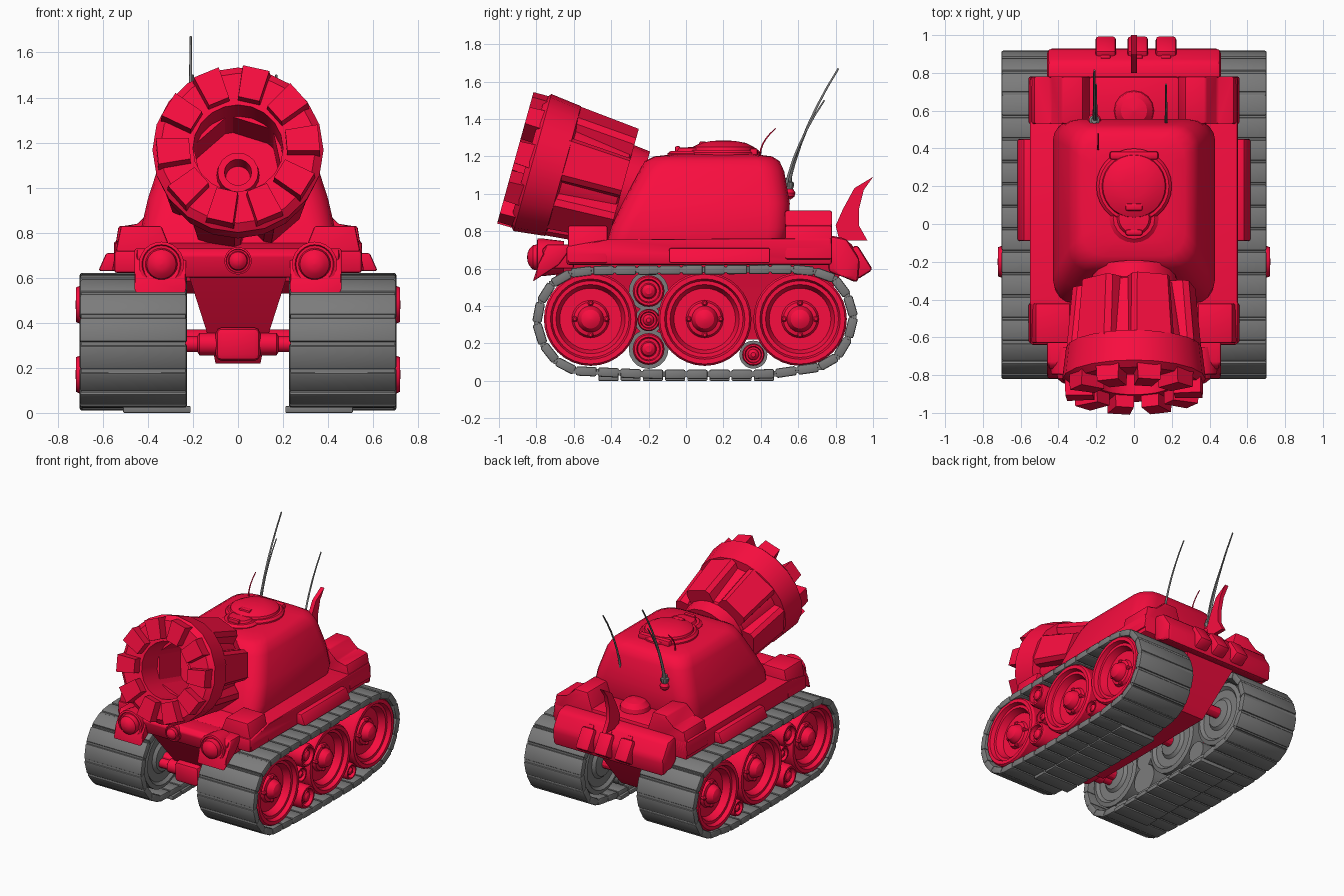
import bpy, bmesh
from math import sin, cos, pi, radians, atan2, hypot
from mathutils import Matrix, Vector

if "Cube" in bpy.data.objects:
    bpy.data.objects.remove(bpy.data.objects["Cube"])

RED = bpy.data.materials.new("red_paint")
RED.diffuse_color = (0.95, 0.004, 0.05, 1)
RED.use_nodes = True
RED.node_tree.nodes["Principled BSDF"].inputs["Base Color"].default_value = RED.diffuse_color
GREY = bpy.data.materials.new("track_grey")
GREY.diffuse_color = (0.2, 0.2, 0.2, 1)
GREY.use_nodes = True
GREY.node_tree.nodes["Principled BSDF"].inputs["Base Color"].default_value = GREY.diffuse_color
T = Matrix.Translation


def finish(name, bm, mat=RED, mirror=False, angle=30):
    bmesh.ops.recalc_face_normals(bm, faces=bm.faces)
    me = bpy.data.meshes.new(name)
    bm.to_mesh(me)
    bm.free()
    me.shade_smooth()
    me.set_sharp_from_angle(angle=radians(angle))
    ob = bpy.data.objects.new(name, me)
    bpy.context.collection.objects.link(ob)
    me.materials.append(mat)
    if mirror:
        ob.modifiers.new("mirror", 'MIRROR')
    return ob


def add_loft(bm, rings):
    rows = [[bm.verts.new(p) for p in r] for r in rings]
    n = len(rows[0])
    for a, b in zip(rows, rows[1:]):
        for i in range(n):
            bm.faces.new((a[i], a[(i + 1) % n], b[(i + 1) % n], b[i]))
    bm.faces.new(rows[0])
    bm.faces.new(rows[-1])


def add_box(bm, size, m=Matrix(), bevel=0.0):
    t = bmesh.new()
    bmesh.ops.create_cube(t, size=1, matrix=Matrix.Diagonal((*size, 1)))
    if bevel:
        bmesh.ops.bevel(t, geom=t.edges[:], offset=bevel, segments=2, affect='EDGES', profile=0.5)
    t.transform(m)
    me = bpy.data.meshes.new("tmp")
    t.to_mesh(me)
    t.free()
    bm.from_mesh(me)
    bpy.data.meshes.remove(me)


def box(name, lo, hi, bevel=0.01, mat=RED, mirror=False):
    bm = bmesh.new()
    lo, hi = Vector(lo), Vector(hi)
    add_box(bm, hi - lo, T((lo + hi) / 2), bevel)
    return finish(name, bm, mat, mirror)


def add_lathe(bm, profile, m=Matrix(), n=24):
    # profile is (radius, height) turned about local z
    add_loft(bm, [[m @ Vector((max(r, 0.001) * cos(2 * pi * i / n), max(r, 0.001) * sin(2 * pi * i / n), h))
                   for i in range(n)] for r, h in profile])


def lathe(name, profile, m=Matrix(), n=24, mat=RED, mirror=False, angle=30):
    bm = bmesh.new()
    add_lathe(bm, profile, m, n)
    return finish(name, bm, mat, mirror, angle)


def prism(name, pts, a, b, axis='x', bevel=0.01, mirror=False):
    # outline in yz (axis x) or xz (axis y), extruded from a to b
    bm = bmesh.new()
    put = (lambda p, s: (s, *p)) if axis == 'x' else (lambda p, s: (p[0], s, p[1]))
    add_loft(bm, [[put(p, s) for p in pts] for s in (a, b)])
    if bevel:
        bmesh.ops.bevel(bm, geom=bm.edges[:], offset=bevel, segments=2, affect='EDGES', profile=0.5)
    return finish(name, bm, RED, mirror)


def rounded(z, hx, y0, y1, r, k=4):
    out = []
    for q, (x, y) in enumerate([(hx - r, y1 - r), (r - hx, y1 - r), (r - hx, y0 + r), (hx - r, y0 + r)]):
        for i in range(k + 1):
            a = (q + i / k) * pi / 2
            out.append((x + r * cos(a), y + r * sin(a), z))
    return out


# tracks: box links spaced evenly along a closed path
path = [(-.5, .59), (-.66, .57), (-.76, .48), (-.805, .33), (-.75, .15), (-.63, .055), (-.2, .035), (.45, .035),
        (.76, .08), (.85, .17), (.9, .33), (.85, .5), (.76, .575), (.6, .597)]
segs = list(zip(path, path[1:] + path[:1]))
total = sum(hypot(b[0] - a[0], b[1] - a[1]) for a, b in segs)


def at(s):
    s %= total
    for a, b in segs:
        l = hypot(b[0] - a[0], b[1] - a[1])
        if s <= l:
            return Vector(a).lerp(Vector(b), s / l)
        s -= l
    return Vector(path[0])


links = bmesh.new()
N = 34
for i in range(N):
    p, q = at(i * total / N), at((i + 1) * total / N)
    c, d = (p + q) / 2, q - p
    m = T((0.465, c.x, c.y)) @ Matrix.Rotation(atan2(d.y, d.x), 4, 'X')
    add_box(links, (0.475, d.length * 0.93, 0.05), m, 0.01)
    add_box(links, (0.465, 0.03, 0.03), T((0.465, p.x, p.y)))
    if c.y < 0.045:
        add_box(links, (0.3, d.length * 0.9, 0.03), T((0.36, c.x, 0.015)), 0.005)
finish("track_links", links, GREY, True)

# road wheels and rollers turned about the x axis
AX = Matrix.Rotation(pi / 2, 4, 'Y')
big = [(0, .42), (.2, .42), (.25, .46), (.25, .68), (.24, .695), (.215, .695), (.205, .665), (.185, .665), (.165, .615),
       (.1, .615), (.09, .635), (.07, .64), (.065, .66), (.05, .685), (.025, .697), (0, .7)]
inner = [(0, .21), (.03, .215), (.04, .24), (.1, .25), (.12, .27), (.18, .27), (.2, .25), (.23, .26), (.23, .36), (0, .36)]
small = [(0, .4), (1, .4), (1, .7), (.9, .72), (.75, .72), (.68, .69), (.5, .69), (.42, .71), (.2, .722), (0, .722)]
for y in (-.51, .1, .61):
    m = T((0, y, .33)) @ AX
    lathe("road_wheel", big, m, 32, mirror=True)
    lathe("inner_wheel", inner, m, 24, GREY, True)
    lathe("axle", [(.04, 0), (.04, .5)], m, 12, mirror=True)
    bolts = bmesh.new()
    for k in range(4):
        a = k * pi / 2
        add_lathe(bolts, [(.016, .61), (.016, .64), (.008, .65)], T((0, y + .085 * cos(a), .33 + .085 * sin(a))) @ AX, 8)
    finish("wheel_bolts", bolts, RED, True)
for y, z, r, dx in ((-.2, .48, .085, 0), (-.2, .17, .085, 0), (-.2, .325, .06, -.05), (.36, .14, .06, -.03)):
    m = T((0, y, z)) @ AX
    lathe("roller", [(a * r, h + dx) for a, h in small], m, 20, mirror=True)
    lathe("roller_backing", [(r * 1.25, .26), (r * 1.25, .4)], m, 20, GREY, True)

# lower hull, front gearbox
bm = bmesh.new()
add_loft(bm, [[(-x, y0, z), (x, y0, z), (x, y1, z), (-x, y1, z)]
              for z, x, y0, y1 in ((.22, .1, -.45, .62), (.27, .11, -.5, .66), (.63, .225, -.74, .86))])
finish("lower_hull", bm)
box("gearbox", (-.1, -.62, .23), (.1, -.45, .38), .03)
lathe("drive_shaft", [(.05, 0), (.05, .17), (.035, .18), (.035, .25)], T((0, -.55, .305)) @ AX, 14, mirror=True)

# upper hull
prism("deck", [(-.64, .62), (-.64, .72), (-.42, .755), (.78, .765), (.78, .62)], -.55, .55, bevel=.015)
prism("nose", [(-.74, .6), (-.77, .7), (-.74, .73), (-.6, .73), (-.6, .6)], -.45, .45)
prism("nose_corner", [(-.82, .53), (-.79, .62), (-.74, .73), (-.6, .73), (-.68, .62)], .23, .46, mirror=True)
prism("front_locker", [(.3, .73), (.34, .83), (.52, .83), (.56, .63), (.3, .63)], -.63, -.42, 'y', mirror=True)
prism("rear_locker", [(.22, .75), (.27, .91), (.38, .91), (.44, .83), (.53, .83), (.56, .65), (.22, .65)],
      .53, .78, 'y', mirror=True)
prism("rear_hull", [(.76, .58), (.76, .78), (.86, .76), (.93, .65), (.92, .52), (.83, .56)], -.46, .46, bevel=.025)
prism("side_locker", [(.53, .63), (.53, .71), (.585, .71), (.62, .63)], -.09, .45, 'y', mirror=True)
box("engine_deck", (-.24, .5, .74), (.24, .78, .8), .015)
lathe("engine_dome", [(.11, .78), (.1, .83), (.07, .86), (0, .875)], T((0, .6, 0)), 16)

# lamps facing front
LAMP = Matrix.Rotation(pi / 2, 4, 'X')
lamp = [(1, -1.6), (1.15, -.3), (1.15, .1), (1, .15), (.95, 0), (.82, 0), (.75, .4), (.5, .65), (.25, .75), (0, .78)]
lathe("headlight", [(.087 * r, .083 * h) for r, h in lamp], T((.34, -.785, .66)) @ LAMP, 24, mirror=True)
lathe("centre_lamp", [(.053 * r, .053 * h) for r, h in lamp], T((0, -.77, .675)) @ LAMP, 20)

# turret, hatches
bm = bmesh.new()
add_loft(bm, [rounded(*r) for r in ((.75, .42, -.42, .53, .1), (.82, .43, -.4, .55, .11), (.95, .4, -.34, .555, .12),
                                    (1.12, .345, -.25, .525, .12), (1.175, .315, -.22, .5, .12),
                                    (1.2, .27, -.17, .46, .12), (1.21, .18, -.08, .38, .1))])
finish("turret", bm, angle=40)
lathe("main_hatch", [(.2, 1.17), (.2, 1.22), (.185, 1.235), (.17, 1.235), (.165, 1.25), (.12, 1.272), (.06, 1.283), (0, 1.285)],
      T((0, .2, 0)), 28)
lathe("front_hatch", [(.13, 1.17), (.13, 1.215), (.11, 1.23), (.09, 1.23), (.08, 1.245), (0, 1.25)], T((0, .03, 0)), 20)
box("hatch_hinge", (-.13, .34, 1.19), (.13, .385, 1.245), .015)
box("hatch_slot", (-.045, .07, 1.24), (.045, .11, 1.28), .01)
box("front_hatch_slot", (-.045, -.06, 1.22), (.045, -.03, 1.255), .01)

# cannon: turned barrel with bore, muzzle teeth and ribs
GUN = T((0, -.85, 1.175)) @ Matrix.Rotation(radians(-105.5), 4, 'X')
lathe("barrel", [(0, .5), (.055, .5), (.06, .4), (.09, .4), (.095, .45), (.2, .45), (.2, 0), (.345, 0), (.38, .03), (.36, .2),
                 (.3, .21), (.25, .52), (.235, .53), (.225, .62), (0, .62)], GUN, 20, angle=25)
teeth = bmesh.new()
for k in range(10):
    m = GUN @ Matrix.Rotation(2 * pi * (k - .14) / 10, 4, 'Z')
    add_loft(teeth, [[m @ Vector(p) for p in ((.215, -w * .8, t), (.36, -w, t), (.36, w, t), (.215, w * .8, t))]
                     for w, t in ((.06, -.065), (.066, .04))])
finish("muzzle_teeth", teeth)
ribs = bmesh.new()
for k in range(6):
    m = GUN @ Matrix.Rotation(2 * pi * (k - .2) / 6, 4, 'Z')
    add_loft(ribs, [[m @ Vector(p) for p in ((.18, -w, t), (r - .03, -w, t), (r, -w * .8, t), (r, w * .8, t), (r - .03, w, t), (.18, w, t))]
                    for r, w, t in ((.345, .12, .19), (.315, .105, .53))])
finish("barrel_ribs", ribs)

# tail fin and spare canisters
prism("tail_fin", [(.82, .75), (.97, .75), (.925, .83), (.925, .92), (.95, 1.02), (1, 1.09), (.9, 1.03), (.84, .92), (.8, .83)],
      -.015, .015, bevel=0)
cans = bmesh.new()
for x in (-.15, .02, .17):
    m = T((x, .915, .635)) @ Matrix.Rotation(radians(32), 4, 'X')
    add_box(cans, (.11, .1, .16), m, .018)
    add_box(cans, (.05, .05, .03), m @ T((0, 0, .09)), .005)
finish("canisters", cans)


# antennas: thin bent rods
def antenna(name, a, b, r, mat=GREY):
    cu = bpy.data.curves.new(name, 'CURVE')
    cu.dimensions, cu.bevel_depth, cu.bevel_resolution, cu.use_fill_caps = '3D', r, 1, True
    s = cu.splines.new('POLY')
    s.points.add(6)
    a, b = Vector(a), Vector(b)
    for i, p in enumerate(s.points):
        u = i / 6
        v = a.lerp(b, u)
        p.co = (v.x, v.y - .12 * u * (1 - u), v.z, 1)
        p.radius = 1.2 - .5 * u
    cu.materials.append(mat)
    bpy.context.collection.objects.link(bpy.data.objects.new(name, cu))


antenna("long_antenna", (-.21, .55, 1.06), (-.21, .815, 1.67), .008)
antenna("short_antenna", (-.2, .55, 1.06), (-.2, .74, 1.5), .006)
antenna("right_antenna", (.17, .53, 1.02), (.17, .74, 1.5), .007)
antenna("whip", (-.19, .4, 1.18), (-.19, .48, 1.35), .005, RED)
lathe("antenna_base", [(.02, 1.02), (.028, 1.04), (.028, 1.06), (.018, 1.065), (.018, 1.085)], T((-.21, .55, 0)), 10, GREY)
lathe("antenna_mount", [(.01, .97), (.03, .985), (.035, 1.005), (.02, 1.03)], T((-.21, .55, 0)), 12)
